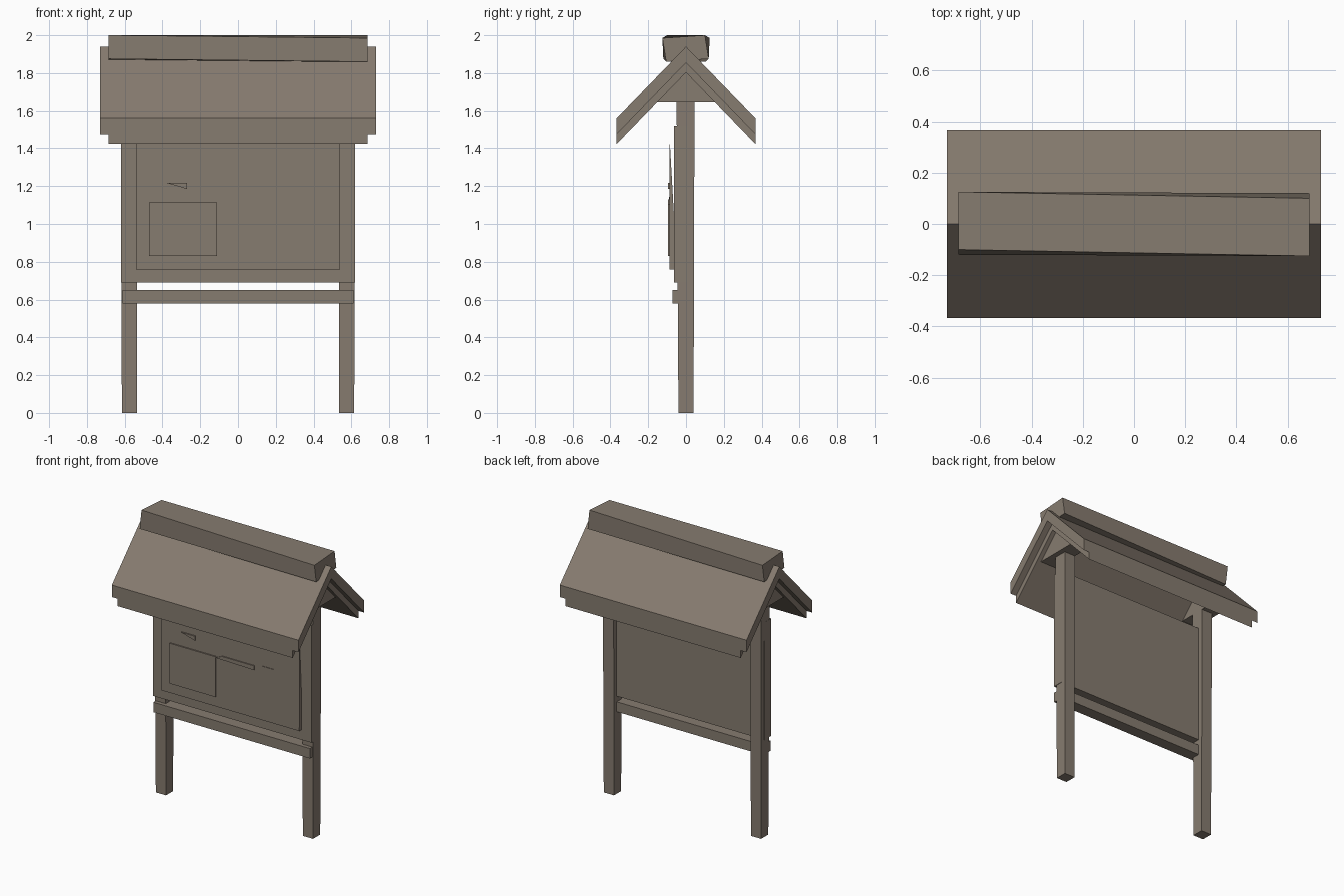
import bpy
import bmesh

cube = bpy.data.objects.get("Cube")
if cube:
    bpy.data.objects.remove(cube, do_unlink=True)

wood = bpy.data.materials.new("weathered wood")
wood.use_nodes = True
wood.diffuse_color = (0.24, 0.20, 0.16, 1)
wood.node_tree.nodes["Principled BSDF"].inputs["Base Color"].default_value = (0.24, 0.20, 0.16, 1)


def loft(name, start, end):
    """Bridge two matching outlines into a closed solid."""
    bm = bmesh.new()
    a = [bm.verts.new(p) for p in start]
    b = [bm.verts.new(p) for p in end]
    bm.faces.new(a)
    bm.faces.new(b[::-1])
    n = len(a)
    for i in range(n):
        j = (i + 1) % n
        bm.faces.new((a[i], b[i], b[j], a[j]))
    bmesh.ops.recalc_face_normals(bm, faces=bm.faces)
    mesh = bpy.data.meshes.new(name)
    bm.to_mesh(mesh)
    bm.free()
    mesh.materials.append(wood)
    obj = bpy.data.objects.new(name, mesh)
    bpy.context.collection.objects.link(obj)
    return obj


def along_x(name, profile, x0, x1):
    return loft(name, [(x0, y, z) for y, z in profile], [(x1, y, z) for y, z in profile])


def box(name, x0, x1, y0, y1, z0, z1):
    return along_x(name, [(y0, z0), (y1, z0), (y1, z1), (y0, z1)], x0, x1)


def plate(name, outline, y0, y1):
    return loft(name, [(x, y0, z) for x, z in outline], [(x, y1, z) for x, z in outline])


def chevron(name, half, reach, apex, eave, thick):
    along_x(name, [(-reach, eave), (0, apex), (reach, eave),
                   (reach, eave - thick), (0, apex - thick), (-reach, eave - thick)], -half, half)


# Posts with triangular roof brackets
for side, s in (("left", 1), ("right", -1)):
    foot = [(s * x, y, 0) for x, y in ((0.535, -0.04), (0.615, -0.04), (0.615, 0.04), (0.535, 0.04))]
    head = [(s * x, y, 1.70) for x, y in ((0.535, -0.05), (0.62, -0.05), (0.62, 0.045), (0.535, 0.045))]
    loft(side + "_post", foot, head)
    along_x(side + "_roof_bracket", [(-0.16, 1.645), (0.16, 1.645), (0, 1.805)], s * 0.535, s * 0.655)

# Roof in two layers
chevron("roof_boards", 0.73, 0.367, 1.94, 1.56, 0.085)
chevron("roof_lining", 0.685, 0.367, 1.855, 1.475, 0.052)

# Slightly twisted ridge beam
ridge = [(-0.10, 2.0), (0.125, 1.985), (0.105, 1.86), (-0.12, 1.875)]
loft("ridge_beam", [(-0.685, y, z) for y, z in ridge],
     [(0.685, -y, z) for y, z in (ridge[1], ridge[0], ridge[3], ridge[2])])

# Thick board, lower rail and raised inner panel
box("board", -0.62, 0.62, -0.064, 0.01, 0.69, 1.52)
box("lower_rail", -0.612, 0.612, -0.072, 0.01, 0.58, 0.65)
along_x("notice_panel", [(-0.087, 0.76), (-0.06, 0.76), (-0.064, 1.05), (-0.086, 1.44)], -0.54, 0.54)

# Pinned notice and loose paper edges
plate("notice_sheet", [(-0.47, 0.83), (-0.11, 0.83), (-0.11, 1.115), (-0.47, 1.115)], -0.096, -0.087)
plate("upper_paper_edge", [(-0.38, 1.217), (-0.27, 1.217), (-0.27, 1.185)], -0.096, -0.087)
plate("middle_paper_edge", [(-0.11, 1.107), (-0.06, 1.13), (0.19, 1.13), (0.19, 1.10)], -0.094, -0.086)
plate("side_paper_edge", [(0.25, 1.13), (0.25, 1.143), (0.34, 1.143)], -0.09, -0.084)
